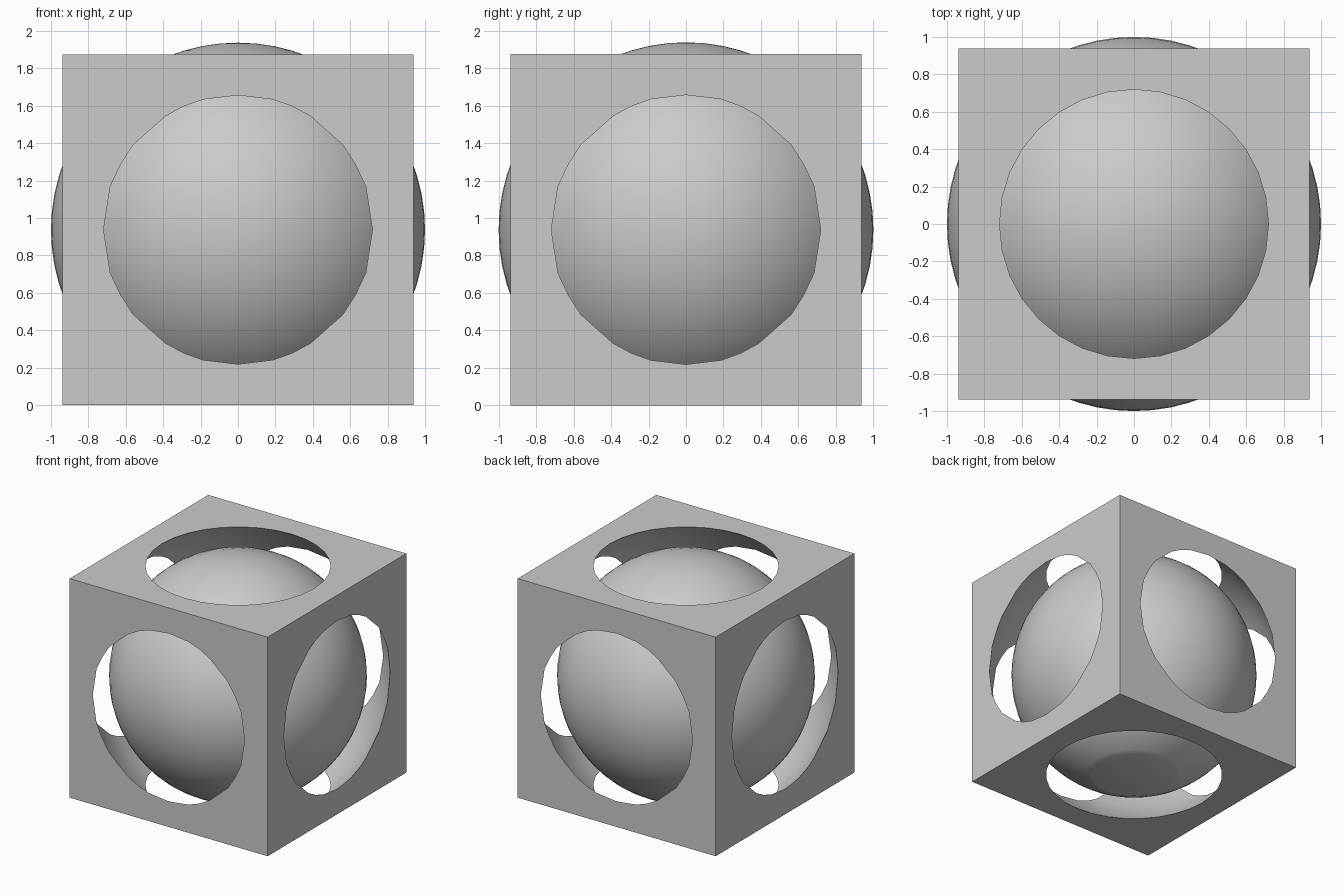
import bpy
import bmesh
from math import radians, hypot

HALF = 0.9375                      # half the side of the frame
HOLE = 0.727                       # radius of the round openings
CAVITY = hypot(HALF, HOLE)         # hollow that opens all six sides
BALL = 1.0

if "Cube" in bpy.data.objects:
    bpy.data.objects.remove(bpy.data.objects["Cube"], do_unlink=True)

grey = bpy.data.materials.new("plain grey")
grey.use_nodes = True
colour = (0.6, 0.6, 0.6, 1)
grey.diffuse_color = colour
grey.node_tree.nodes["Principled BSDF"].inputs["Base Color"].default_value = colour


def add_sphere(name, radius, segments):
    bpy.ops.mesh.primitive_uv_sphere_add(
        radius=radius, segments=segments, ring_count=segments // 2,
        location=(0, 0, HALF))
    obj = bpy.context.object
    obj.name = name
    obj.data.materials.append(grey)
    return obj


def smooth(obj):
    bpy.ops.object.select_all(action="DESELECT")
    obj.select_set(True)
    bpy.context.view_layer.objects.active = obj
    bpy.ops.object.shade_smooth_by_angle(angle=radians(30))


# Cube frame hollowed by a sphere wider than the cube
bpy.ops.mesh.primitive_cube_add(size=2 * HALF, location=(0, 0, HALF))
frame = bpy.context.object
frame.name = "cube_frame"
frame.data.materials.append(grey)
cutter = add_sphere("cavity_cutter", CAVITY, 32)
cutter.hide_render = True
smooth(cutter)
hollow = frame.modifiers.new("hollow", "BOOLEAN")
hollow.operation = "DIFFERENCE"
hollow.solver = "EXACT"
hollow.object = cutter
bpy.context.view_layer.objects.active = frame
bpy.ops.object.modifier_apply(modifier=hollow.name)
bpy.data.objects.remove(cutter, do_unlink=True)
smooth(frame)

# Inner ball, trimmed flat where it meets the ground
ball = add_sphere("inner_ball", BALL, 64)
bm = bmesh.new()
bm.from_mesh(ball.data)
cut = bmesh.ops.bisect_plane(
    bm, geom=bm.verts[:] + bm.edges[:] + bm.faces[:],
    plane_co=(0, 0, -HALF), plane_no=(0, 0, -1), clear_outer=True)
rim = [g for g in cut["geom_cut"] if isinstance(g, bmesh.types.BMEdge)]
bmesh.ops.holes_fill(bm, edges=rim)
bmesh.ops.recalc_face_normals(bm, faces=bm.faces[:])
bm.to_mesh(ball.data)
bm.free()
smooth(ball)
